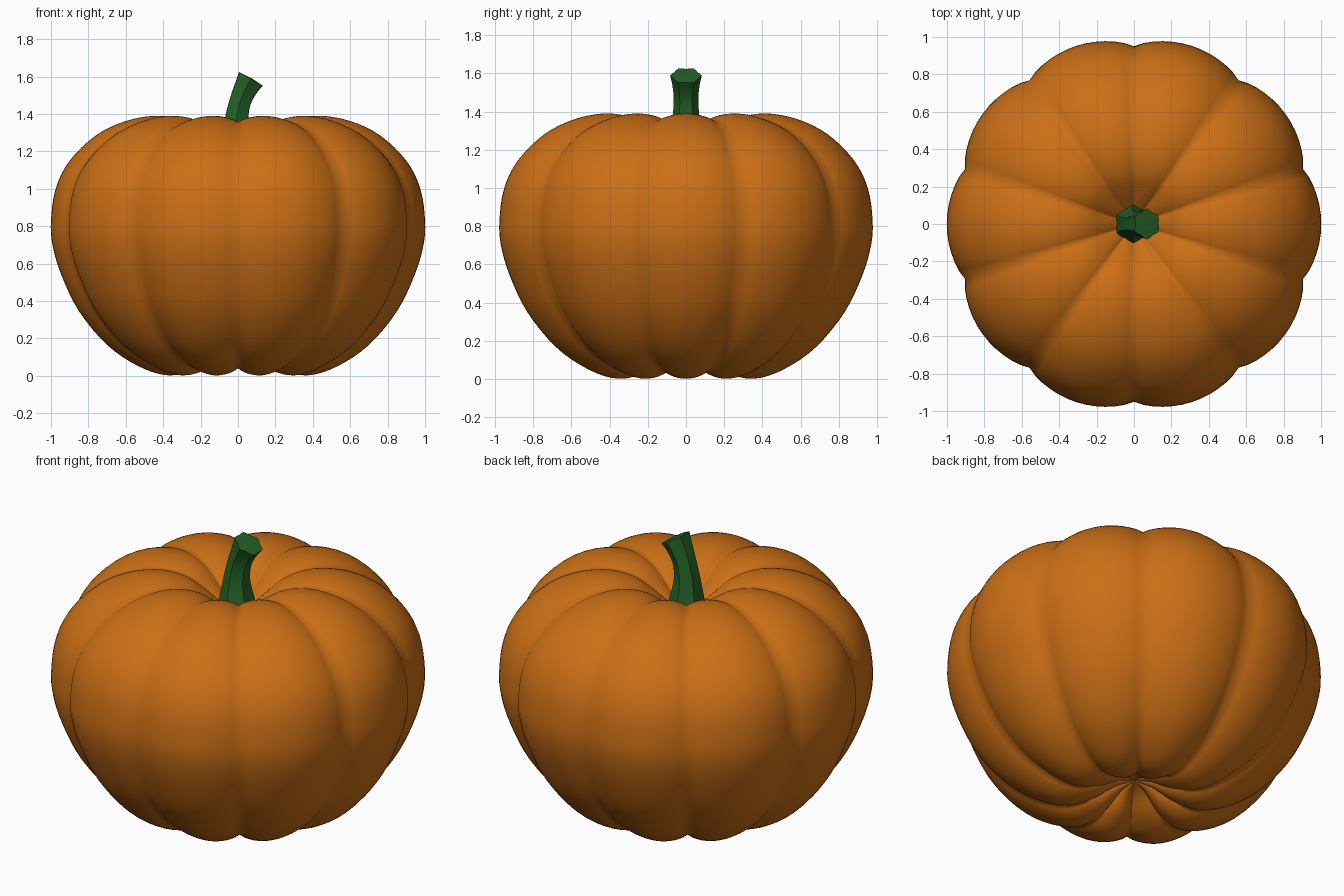
import bpy, bmesh
from math import sin, cos, pi, radians
from mathutils import Vector

if "Cube" in bpy.data.objects:
    bpy.data.objects.remove(bpy.data.objects["Cube"])


def material(name, color):
    m = bpy.data.materials.new(name)
    m.diffuse_color = color
    m.use_nodes = True
    m.node_tree.nodes["Principled BSDF"].inputs["Base Color"].default_value = m.diffuse_color
    return m


def skin(name, rings, mat, bottom, top, angle):
    """Bridge equal rings of points, closing each end with a fan."""
    bm = bmesh.new()
    rows = [[bm.verts.new(p) for p in ring] for ring in rings]
    n = len(rows[0])
    for a, b in zip(rows, rows[1:]):
        for i in range(n):
            j = (i + 1) % n
            bm.faces.new((a[i], a[j], b[j], b[i]))
    lo, hi = bm.verts.new(bottom), bm.verts.new(top)
    for i in range(n):
        j = (i + 1) % n
        bm.faces.new((rows[0][j], rows[0][i], lo))
        bm.faces.new((rows[-1][i], rows[-1][j], hi))
    me = bpy.data.meshes.new(name)
    bm.to_mesh(me)
    bm.free()
    ob = bpy.data.objects.new(name, me)
    bpy.context.collection.objects.link(ob)
    me.materials.append(mat)
    bpy.context.view_layer.objects.active = ob
    ob.select_set(True)
    bpy.ops.object.shade_smooth_by_angle(angle=radians(angle))
    ob.select_set(False)
    return ob


def spline(pts, steps):
    """Catmull-Rom curve through points of any dimension."""
    v = [Vector(p) for p in pts]
    v = [2 * v[0] - v[1]] + v + [2 * v[-1] - v[-2]]
    out = []
    for a, b, c, d in zip(v, v[1:], v[2:], v[3:]):
        for k in range(steps):
            t = k / steps
            out.append(0.5 * (2 * b + (c - a) * t + (2 * a - 5 * b + 4 * c - d) * t**2
                              + (3 * b - a - 3 * c + d) * t**3))
    return out + [v[-2]]


# Pumpkin body: lobe profile (radius, height) swept round with ten grooves
profile = [(0.03, 0.13), (0.10, 0.105), (0.22, 0.035), (0.37, 0.002), (0.53, 0.05),
           (0.70, 0.165), (0.85, 0.345), (0.945, 0.54), (0.992, 0.70), (1.0, 0.83),
           (0.975, 1.0), (0.90, 1.15), (0.76, 1.285), (0.60, 1.362), (0.43, 1.39),
           (0.28, 1.36), (0.16, 1.28), (0.08, 1.21), (0.03, 1.18)]
SEG = 120
rings = []
for r, z in spline(profile, 4):
    ring = []
    for i in range(SEG):
        a = 2 * pi * i / SEG
        groove = 0.051 * (1 - abs(cos(5 * a)) ** 0.75) * min(1, r / 0.15)
        s = 1 - groove
        ring.append((r * s * cos(a), r * s * sin(a), 0.75 + (z - 0.75) * s))
    rings.append(ring)
skin("pumpkin_body", rings, material("orange_skin", (0.6, 0.16, 0.008, 1)),
     (0, 0, 0.135), (0, 0, 1.175), 80)

# Stem: ribbed sections (x, z, radius, tilt in degrees) leaning to +x
path = [(0, 1.17, 0.112, 0), (-0.007, 1.29, 0.085, 3), (-0.006, 1.38, 0.069, 8),
        (0.013, 1.47, 0.064, 19)]
tip = [(0.043, 1.54, 0.071, 27), (0.069, 1.588, 0.082, 30)]
# The path is given as 4D points so every value is interpolated together
rings = []
for x, z, r, tilt in spline(path + tip, 3):
    t = radians(tilt)
    ring = []
    for i in range(24):
        a = 2 * pi * i / 24
        rr = r * (0.93 + 0.08 * cos(6 * a + pi))
        u, w = rr * cos(a), rr * sin(a)
        ring.append((x + u * cos(t), w, z - u * sin(t)))
    rings.append(ring)
skin("stem", rings, material("green_stem", (0.018, 0.12, 0.02, 1)),
     (0, 0, 1.17), (0.071, 0, 1.592), 40)
